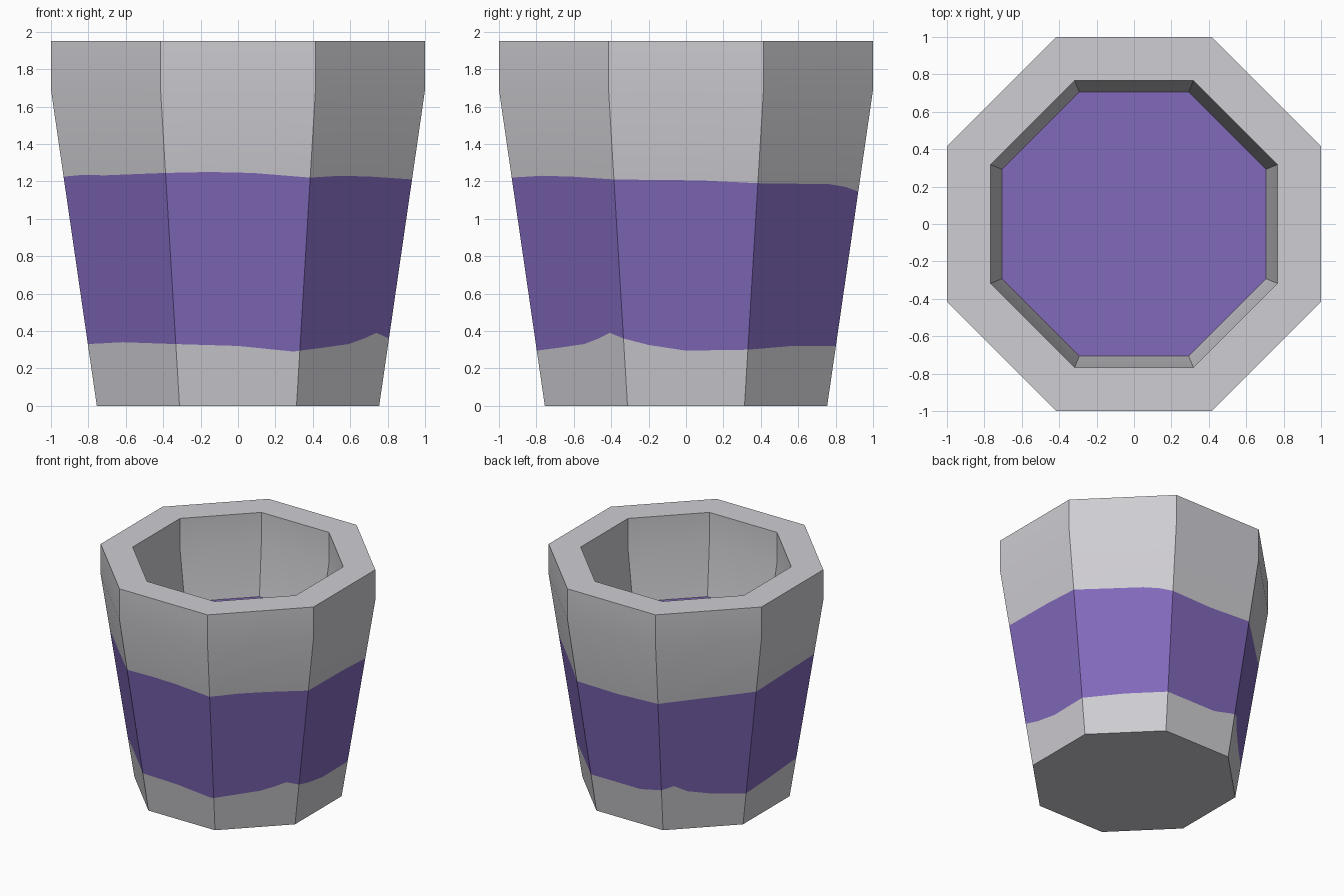
import bpy, bmesh, math

if "Cube" in bpy.data.objects:
    bpy.data.objects.remove(bpy.data.objects["Cube"])


def material(name, rgb):
    m = bpy.data.materials.new(name)
    m.diffuse_color = (*rgb, 1)
    m.use_nodes = True
    m.node_tree.nodes["Principled BSDF"].inputs["Base Color"].default_value = m.diffuse_color
    return m


# Painted band edges: (side number + fraction along it, height), counter-clockwise from the front
LOW = [(0, .33), (.5, .32), (.95, .29), (1, .295), (1.25, .31), (1.55, .33), (1.72, .36),
       (1.85, .39), (2, .36), (2.2, .325), (2.5, .295), (3, .30), (3.5, .32), (4, .32),
       (4.7, .32), (5, .365), (5.15, .395), (5.3, .34), (5.6, .30), (6, .28), (6.5, .30),
       (7, .33), (7.4, .34), (8, .33)]
HIGH = [(0, 1.245), (.3, 1.25), (.6, 1.245), (1, 1.22), (1.3, 1.23), (1.6, 1.225), (2, 1.21),
        (2.6, 1.205), (3, 1.19), (3.7, 1.185), (3.87, 1.17), (4, 1.145), (4.5, 1.137),
        (5, 1.155), (6, 1.2), (7, 1.225), (7.2, 1.235), (7.4, 1.232), (8, 1.245)]
SHOULDER, TOP, FLOOR = 1.69, 1.95, 1.265


def lerp_table(table, u):
    for (a, za), (b, zb) in zip(table, table[1:]):
        if a <= u <= b:
            return za + (zb - za) * (u - a) / (b - a)


def point(u, apothem, z):
    """Point on an octagon outline, u running from 0 to 8."""
    i, f = int(u), u - int(u)
    r = apothem / math.cos(math.pi / 8)
    a, b = (math.radians(-112.5 + 45 * k) for k in (i, i + 1))
    return (r * (math.cos(a) * (1 - f) + math.cos(b) * f),
            r * (math.sin(a) * (1 - f) + math.sin(b) * f), z)


def outer(z):
    return 0.755 + 0.245 * min(z / SHOULDER, 1)


def inner(z):
    return 0.767 - 0.145 * max(SHOULDER - z, 0)


columns = sorted({u for u, _ in LOW + HIGH if u < 8})
rings = [  # height rule, size rule
    (lambda u: 0, outer),
    (lambda u: lerp_table(LOW, u), outer),
    (lambda u: lerp_table(HIGH, u), outer),
    (lambda u: SHOULDER, outer),
    (lambda u: TOP, outer),
    (lambda u: TOP, inner),
    (lambda u: SHOULDER, inner),
    (lambda u: FLOOR, inner),
]

# Cup: outer wall, rim, inner wall, then base and coloured inside floor
bm = bmesh.new()
grid = [[bm.verts.new(point(u, size(h(u)), h(u))) for u in columns] for h, size in rings]
n = len(columns)
for r in range(len(rings) - 1):
    for c in range(n):
        d = (c + 1) % n
        f = bm.faces.new((grid[r][c], grid[r][d], grid[r + 1][d], grid[r + 1][c]))
        f.material_index = 1 if r == 1 else 0
bm.faces.new(grid[0][::-1])
bm.faces.new(grid[-1]).material_index = 1
bm.normal_update()

mesh = bpy.data.meshes.new("cup")
bm.to_mesh(mesh)
bm.free()
mesh.materials.append(material("pale grey", (.62, .61, .645)))
mesh.materials.append(material("purple", (.222, .142, .5)))
cup = bpy.data.objects.new("cup", mesh)
bpy.context.collection.objects.link(cup)
bpy.context.view_layer.objects.active = cup
cup.select_set(True)
bpy.ops.object.shade_smooth_by_angle(angle=math.radians(30))
